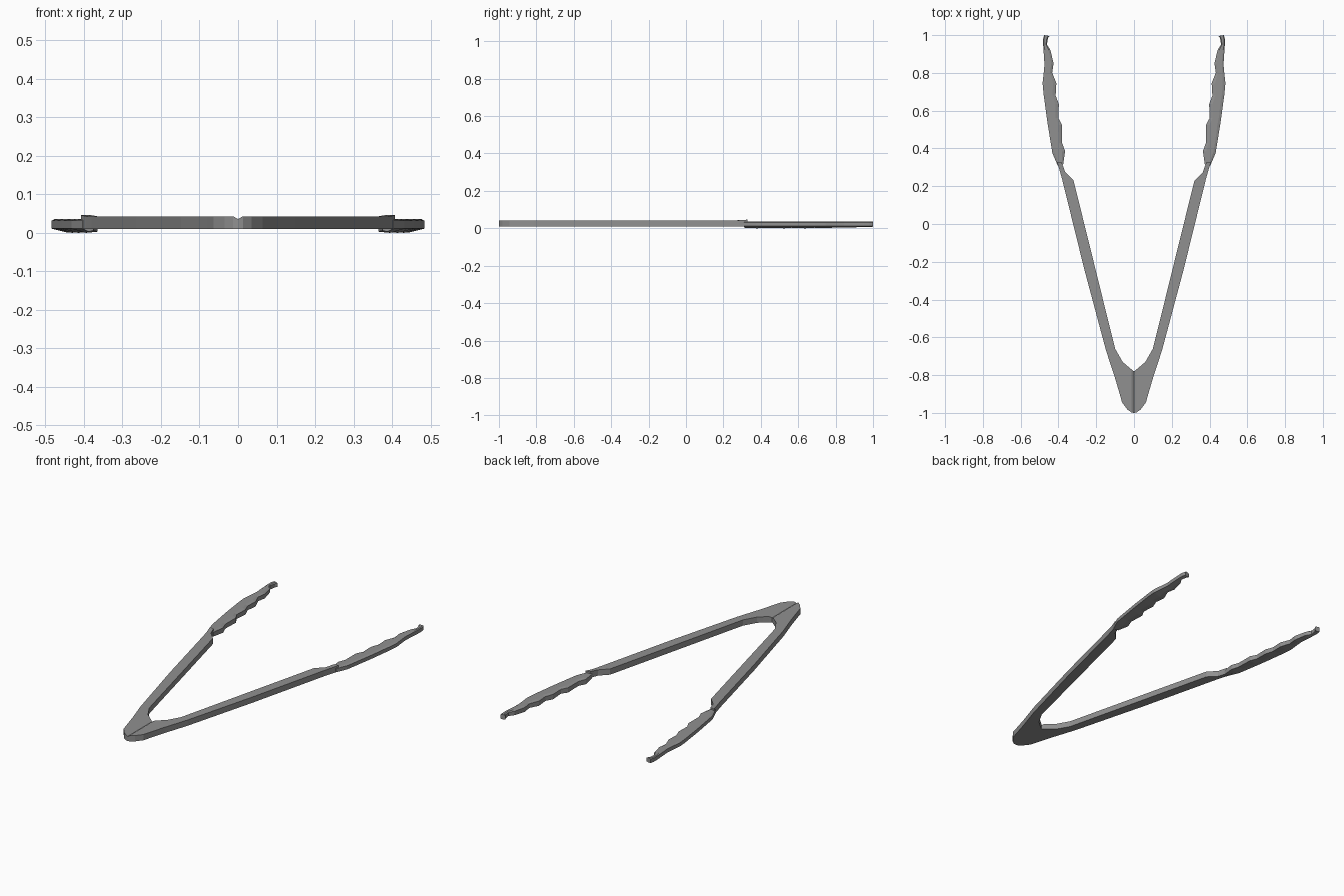
import bpy, bmesh

if "Cube" in bpy.data.objects:
    bpy.data.objects.remove(bpy.data.objects["Cube"])

dark = bpy.data.materials.new("dark_grey")
dark.diffuse_color = (.28, .28, .28, 1)
dark.use_nodes = True
dark.node_tree.nodes["Principled BSDF"].inputs["Base Color"].default_value = dark.diffuse_color


def loft(name, sections, cap_start):
    """Skin a row of closed cross-sections, then mirror across x = 0."""
    bm = bmesh.new()
    rings = [[bm.verts.new(p) for p in s] for s in sections]
    n = len(rings[0])
    for a, b in zip(rings, rings[1:]):
        for i in range(n):
            j = (i + 1) % n
            bm.faces.new((a[i], a[j], b[j], b[i]))
    if cap_start:
        bm.faces.new(rings[0])
    bm.faces.new(rings[-1][::-1])
    bmesh.ops.recalc_face_normals(bm, faces=bm.faces)
    # open ends have no enclosed volume, so orient by the topmost face
    top = max(bm.faces, key=lambda f: f.calc_center_median().z)
    if top.normal.z < 0:
        bmesh.ops.reverse_faces(bm, faces=bm.faces)
    me = bpy.data.meshes.new(name)
    bm.to_mesh(me)
    bm.free()
    me.materials.append(dark)
    ob = bpy.data.objects.new(name, me)
    bpy.context.collection.objects.link(ob)
    m = ob.modifiers.new("mirror", 'MIRROR')
    m.use_axis[0] = True
    m.merge_threshold = 0.0005
    return ob


def section(inner, outer, profile):
    """profile: (fraction from inner to outer, z)"""
    (ax, ay), (bx, by) = inner, outer
    return [(ax + (bx - ax) * t, ay + (by - ay) * t, z) for t, z in profile]


# arms joined at the hinge end, with a shallow crease along the centre
arm_rows = [
    ((0, -.78), (0, -1), .036),
    ((.013, -.77), (.013, -.998), .043),
    ((.035, -.752), (.035, -.982), .043),
    ((.06, -.73), (.063, -.945), .043),
    ((.08, -.695), (.08, -.885), .043),
    ((.10, -.66), (.102, -.81), .043),
    ((.125, -.56), (.148, -.67), .043),
    ((.21, -.215), (.263, -.24), .043),
    ((.32, .23), (.380, .235), .043),
    ((.365, .275), (.394, .285), .043),
    ((.382, .325), (.408, .328), .046),
]
loft("arms", [section(a, b, [(0, .01), (0, z), (1, z), (1, .01)])
              for a, b, z in arm_rows], False)

# scalloped gripping tips
tip_rows = [
    ((.375, .315), (.404, .31), .003),
    ((.365, .386), (.432, .375), 0),
    ((.381, .43), (.441, .43), .003),
    ((.381, .524), (.457, .53), 0),
    ((.40, .56), (.463, .57), .003),
    ((.398, .635), (.472, .64), 0),
    ((.415, .68), (.479, .69), .003),
    ((.411, .745), (.484, .745), .001),
    ((.433, .80), (.478, .80), .004),
    ((.426, .85), (.474, .845), .003),
    ((.442, .92), (.479, .92), .006),
    ((.461, .95), (.481, .95), .007),
    ((.455, .985), (.481, .98), .007),
    ((.447, .995), (.476, 1.0), .008),
]
loft("gripping_tips", [section(a, b, [(0, z + .003), (0, .031), (.25, .036),
                                      (.8, .036), (1, .032), (1, .011), (.45, z)])
                       for a, b, z in tip_rows], True)
